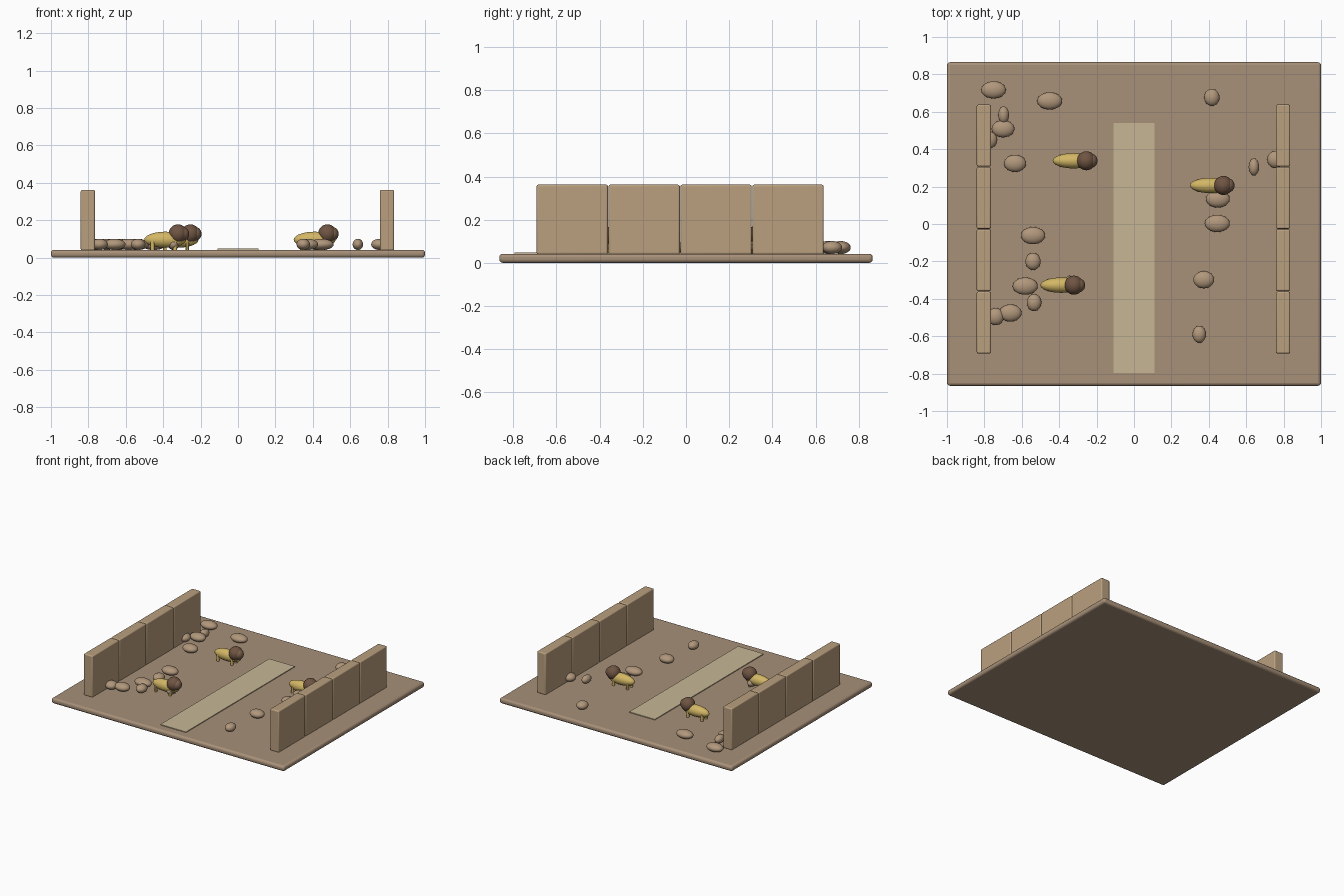
import bpy
from math import pi

if "Cube" in bpy.data.objects:
    bpy.data.objects.remove(bpy.data.objects["Cube"])

GROUND_Z = 0.042


def material(name, rgb):
    m = bpy.data.materials.new(name)
    m.diffuse_color = (*rgb, 1)
    m.use_nodes = True
    m.node_tree.nodes["Principled BSDF"].inputs["Base Color"].default_value = m.diffuse_color
    return m


EARTH = material("earth", (0.39, 0.28, 0.19))
STONE = material("wall_stone", (0.49, 0.35, 0.21))
SAND = material("path_sand", (0.57, 0.47, 0.30))
PEBBLE = material("pebble", (0.44, 0.31, 0.20))
FUR = material("fur", (0.65, 0.47, 0.13))
MANE = material("mane", (0.16, 0.09, 0.055))
FACE = material("face", (0.20, 0.12, 0.075))


def finish(name, mat):
    o = bpy.context.object
    o.name = name
    o.data.materials.append(mat)
    return o


def box(name, loc, size, mat, bevel=0.0):
    bpy.ops.mesh.primitive_cube_add(size=1, location=loc)
    o = finish(name, mat)
    o.scale = size
    bpy.ops.object.transform_apply(location=False, rotation=False, scale=True)
    if bevel:
        b = o.modifiers.new("bevel", 'BEVEL')
        b.width = bevel
        b.segments = 3
        bpy.ops.object.shade_smooth_by_angle(angle=pi / 6)
    return o


def ball(name, loc, radii, mat):
    bpy.ops.mesh.primitive_uv_sphere_add(segments=24, ring_count=14, radius=1, location=loc)
    o = finish(name, mat)
    o.scale = radii
    bpy.ops.object.transform_apply(location=False, rotation=False, scale=True)
    bpy.ops.object.shade_smooth()
    return o


# ground slab and sandy path
box("ground", (0, 0, GROUND_Z / 2), (2.0, 1.73, GROUND_Z), EARTH, 0.016)
box("path", (0, -0.128, 0.043), (0.22, 1.335, 0.01), SAND)

# two rows of wall blocks
for side, x in (("left", -0.803), ("right", 0.797)):
    for i in range(4):
        box(f"{side}_wall_{i + 1}", (x, -0.527 + i * 0.3333, 0.2005),
            (0.076, 0.33, 0.323), STONE, 0.008)

# scattered pebbles: x, y, half width
pebbles = [
    (-0.751, 0.717, 0.066), (-0.451, 0.658, 0.067), (-0.697, 0.583, 0.029),
    (-0.700, 0.509, 0.061), (-0.776, 0.450, 0.045), (-0.636, 0.324, 0.059),
    (-0.540, -0.062, 0.065), (-0.540, -0.200, 0.041), (-0.582, -0.332, 0.067),
    (-0.534, -0.420, 0.039), (-0.661, -0.476, 0.060), (-0.740, -0.495, 0.045),
    (-0.345, -0.322, 0.029), (0.416, 0.677, 0.041), (0.641, 0.305, 0.028),
    (0.757, 0.345, 0.045), (0.448, 0.134, 0.064), (0.445, 0.003, 0.067),
    (0.373, -0.298, 0.056), (0.349, -0.590, 0.036),
]
for i, (x, y, rx) in enumerate(pebbles):
    ball(f"pebble_{i + 1}", (x, y, 0.071), (rx, 0.046, 0.030), PEBBLE)


# maned cats facing +x
def cat(n, x, y):
    ball(f"cat_{n}_body", (x, y, 0.096), (0.112, 0.041, 0.043), FUR)
    ball(f"cat_{n}_mane", (x + 0.068, y, 0.127), (0.050, 0.051, 0.051), MANE)
    ball(f"cat_{n}_face", (x + 0.092, y, 0.127), (0.036, 0.038, 0.038), FACE)
    for dx in (-0.068, 0.052):
        for dy in (-0.025, 0.025):
            bpy.ops.mesh.primitive_cylinder_add(vertices=12, radius=0.010, depth=0.05,
                                                location=(x + dx, y + dy, 0.066))
            finish(f"cat_{n}_leg", FUR)
            bpy.ops.object.shade_smooth_by_angle(angle=pi / 6)


for n, (x, y) in enumerate([(-0.323, 0.338), (0.410, 0.206), (-0.389, -0.327)], 1):
    cat(n, x, y)
